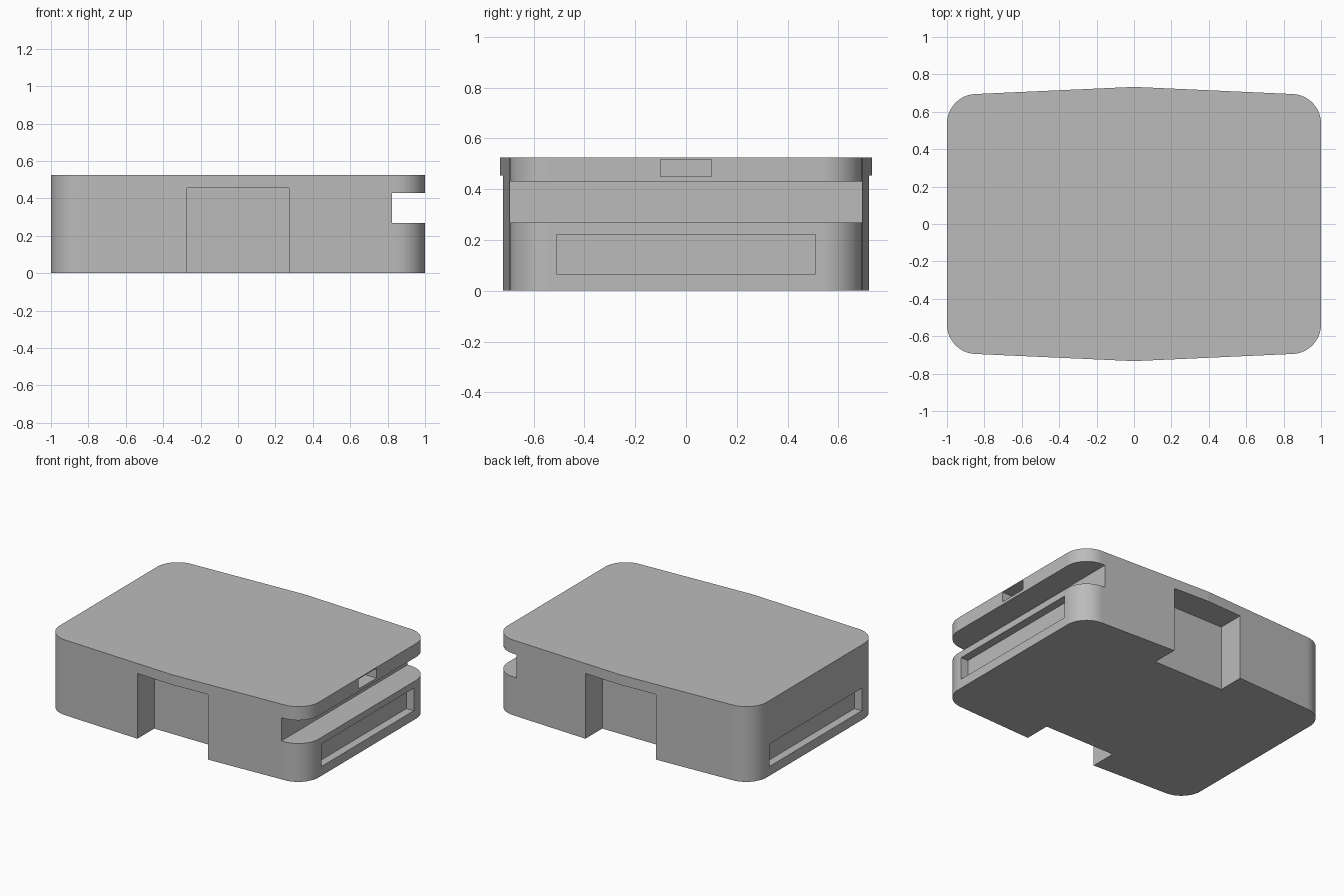
import bpy, bmesh

default = bpy.data.objects.get("Cube")
if default:
    bpy.data.objects.remove(default, do_unlink=True)

HEIGHT = 0.525
CORNER_RADIUS = 0.15

grey = bpy.data.materials.new("plain grey")
grey.use_nodes = True
colour = (0.5, 0.5, 0.5, 1)
grey.diffuse_color = colour
grey.node_tree.nodes["Principled BSDF"].inputs["Base Color"].default_value = colour


def add_object(name, bm):
    mesh = bpy.data.meshes.new(name)
    bm.to_mesh(mesh)
    bm.free()
    obj = bpy.data.objects.new(name, mesh)
    bpy.context.collection.objects.link(obj)
    mesh.materials.append(grey)
    return obj


def make_body():
    """Slab with gently peaked front and back and rounded corners."""
    bm = bmesh.new()
    outline = [(-1, -0.688), (0, -0.733), (1, -0.688),
               (1, 0.688), (0, 0.733), (-1, 0.688)]
    base = bm.faces.new([bm.verts.new((x, y, 0)) for x, y in outline])
    top = bmesh.ops.extrude_face_region(bm, geom=[base])["geom"]
    bmesh.ops.translate(bm, vec=(0, 0, HEIGHT),
                        verts=[g for g in top if isinstance(g, bmesh.types.BMVert)])
    bmesh.ops.recalc_face_normals(bm, faces=bm.faces)
    corners = [e for e in bm.edges
               if abs(e.verts[0].co.z - e.verts[1].co.z) > 0.1
               and abs(e.verts[0].co.x) > 0.9]
    bmesh.ops.bevel(bm, geom=corners, offset=CORNER_RADIUS, segments=16,
                    profile=0.5, affect="EDGES")
    return add_object("case_body", bm)


def cut_box(target, name, x, y, z):
    """Subtract a box given by its ranges on each axis."""
    bm = bmesh.new()
    bmesh.ops.create_cube(bm, size=1)
    for v in bm.verts:
        v.co = [(lo + hi) / 2 + c * (hi - lo) for c, (lo, hi) in zip(v.co, (x, y, z))]
    cutter = add_object(name, bm)
    cutter.hide_render = True
    mod = target.modifiers.new(name, "BOOLEAN")
    mod.operation, mod.solver, mod.object = "DIFFERENCE", "EXACT", cutter
    bpy.context.view_layer.objects.active = target
    bpy.ops.object.modifier_apply(modifier=mod.name)
    bpy.data.objects.remove(cutter, do_unlink=True)


body = make_body()

# Open notches in the front and back, and shallow recesses in both ends
for side in (-1, 1):
    cut_box(body, "wall_notch", (-0.272, 0.272),
            sorted((side * 0.535, side * 0.9)), (-0.1, 0.455))
    cut_box(body, "end_recess", sorted((side * 0.943, side * 1.1)),
            (-0.51, 0.51), (0.065, 0.222))

# Full-width slot and small window on the left end
cut_box(body, "side_slot", (0.823, 1.1), (-0.9, 0.9), (0.268, 0.43))
cut_box(body, "small_window", (0.9, 1.1), (-0.1, 0.1), (0.45, 0.518))

# Smooth only the rounded corners
for face in body.data.polygons:
    face.use_smooth = min(abs(face.normal.x), abs(face.normal.y)) > 0.06
